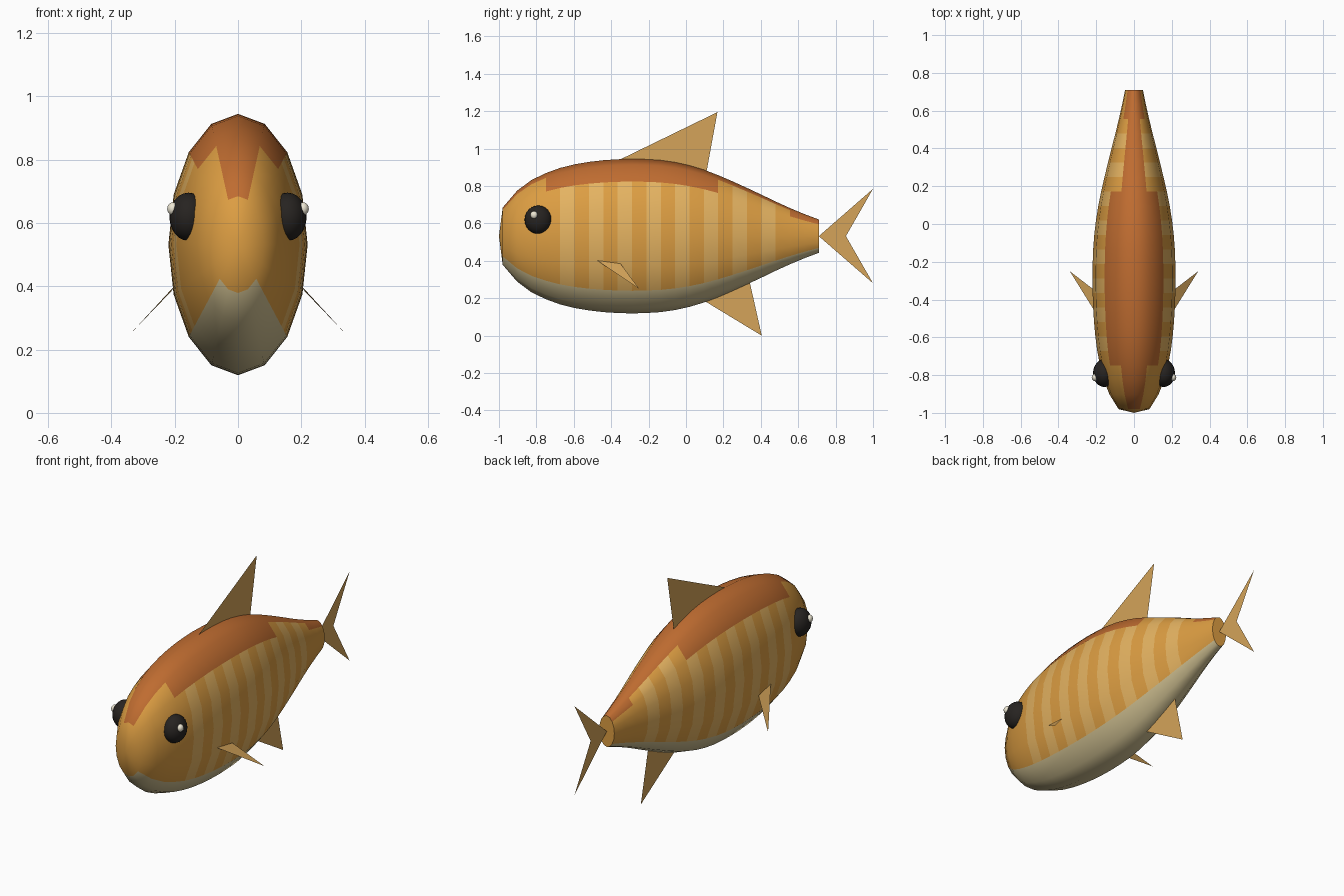
import bpy, bmesh, math

if "Cube" in bpy.data.objects:
    bpy.data.objects.remove(bpy.data.objects["Cube"])


def material(name, rgb):
    m = bpy.data.materials.new(name)
    m.diffuse_color = (*rgb, 1)
    m.use_nodes = True
    m.node_tree.nodes["Principled BSDF"].inputs["Base Color"].default_value = m.diffuse_color
    return m


ORANGE = material("orange", (0.72, 0.34, 0.055))
STRIPE = material("stripe", (0.78, 0.45, 0.12))
BACK = material("back", (0.52, 0.15, 0.03))
BELLY = material("belly", (0.62, 0.52, 0.28))
FIN = material("fin", (0.66, 0.37, 0.10))
DARK = material("dark", (0.02, 0.017, 0.015))
GLINT = material("glint", (0.85, 0.80, 0.66))


def mesh_object(name, verts, faces, mats):
    me = bpy.data.meshes.new(name)
    me.from_pydata(verts, [], faces)
    for m in mats:
        me.materials.append(m)
    ob = bpy.data.objects.new(name, me)
    bpy.context.collection.objects.link(ob)
    return ob


# Body: elliptical rings lofted from nose to tail stem
SIDES, CENTRE, STEP = 16, 0.532, 1.69 / 22
heights = [0.153, 0.243, 0.30, 0.337, 0.365, 0.384, 0.397, 0.406, 0.411, 0.413,
           0.411, 0.406, 0.395, 0.378, 0.355, 0.326, 0.293, 0.258, 0.222, 0.185,
           0.15, 0.118, 0.089]
verts, faces, slots = [], [], []
for k, h in enumerate(heights):
    for j in range(SIDES):
        a = 2 * math.pi * j / SIDES
        verts.append((0.533 * h * math.sin(a), -0.98 + STEP * k, CENTRE + h * math.cos(a)))


def colour_slot(k, j):
    from_top = min(j, SIDES - 1 - j)      # 0 at the back, 7 at the belly
    if from_top >= 6:
        return 3
    if from_top < (2 if 3 <= k < 15 or k >= 20 else 1):
        return 2
    return 1 if 4 <= k <= 18 and k % 2 == 0 else 0


for k in range(len(heights) - 1):
    for j in range(SIDES):
        a, b = k * SIDES + j, k * SIDES + (j + 1) % SIDES
        faces.append((a, b, b + SIDES, a + SIDES))
        slots.append(colour_slot(k, j))

# Nose fan and flat tail cap
nose = len(verts)
verts.append((0, -1, CENTRE))
for j in range(SIDES):
    faces.append((nose, (j + 1) % SIDES, j))
    slots.append(0)
last = (len(heights) - 1) * SIDES
faces.append(tuple(range(last, last + SIDES)))
slots.append(0)

body = mesh_object("body", verts, faces, [ORANGE, STRIPE, BACK, BELLY])
for p, s in zip(body.data.polygons, slots):
    p.material_index = s
    p.use_smooth = len(p.vertices) < SIDES
bm = bmesh.new()
bm.from_mesh(body.data)
bmesh.ops.recalc_face_normals(bm, faces=bm.faces)
for e in bm.edges:
    if any(len(f.verts) == SIDES for f in e.link_faces):
        e.smooth = False
bm.to_mesh(body.data)
bm.free()


# Flat fins on the centre plane
def flat_fin(name, outline, faces):
    mesh_object(name, [(0, y, z) for y, z in outline], faces, [FIN])


flat_fin("dorsal_fin", [(-0.35, 0.943), (0.105, 0.85), (0.168, 1.195)], [(0, 1, 2)])
flat_fin("anal_fin", [(0.08, 0.197), (0.405, 0.0), (0.34, 0.29)], [(0, 1, 2)])
flat_fin("tail_fin", [(0.71, 0.532), (1.0, 0.28), (0.855, 0.532), (1.0, 0.785)],
         [(0, 1, 2), (0, 2, 3)])


# Eyes and side fins, mirrored
def ball(name, loc, scale, mat, seg):
    bpy.ops.mesh.primitive_uv_sphere_add(segments=seg, ring_count=seg // 2, radius=1, location=loc)
    ob = bpy.context.object
    ob.name = name
    ob.scale = scale
    ob.data.materials.append(mat)
    bpy.ops.object.shade_smooth()


for side, s in (("right", 1), ("left", -1)):
    ball("eye_" + side, (s * 0.157, -0.79, 0.62), (0.06, 0.073, 0.076), DARK, 24)
    ball("eye_glint_" + side, (s * 0.206, -0.812, 0.645), (0.018, 0.02, 0.021), GLINT, 12)
    mesh_object("side_fin_" + side,
                [(s * 0.2, -0.475, 0.402), (s * 0.34, -0.25, 0.25), (s * 0.21, -0.35, 0.385)],
                [(0, 1, 2)], [FIN])
